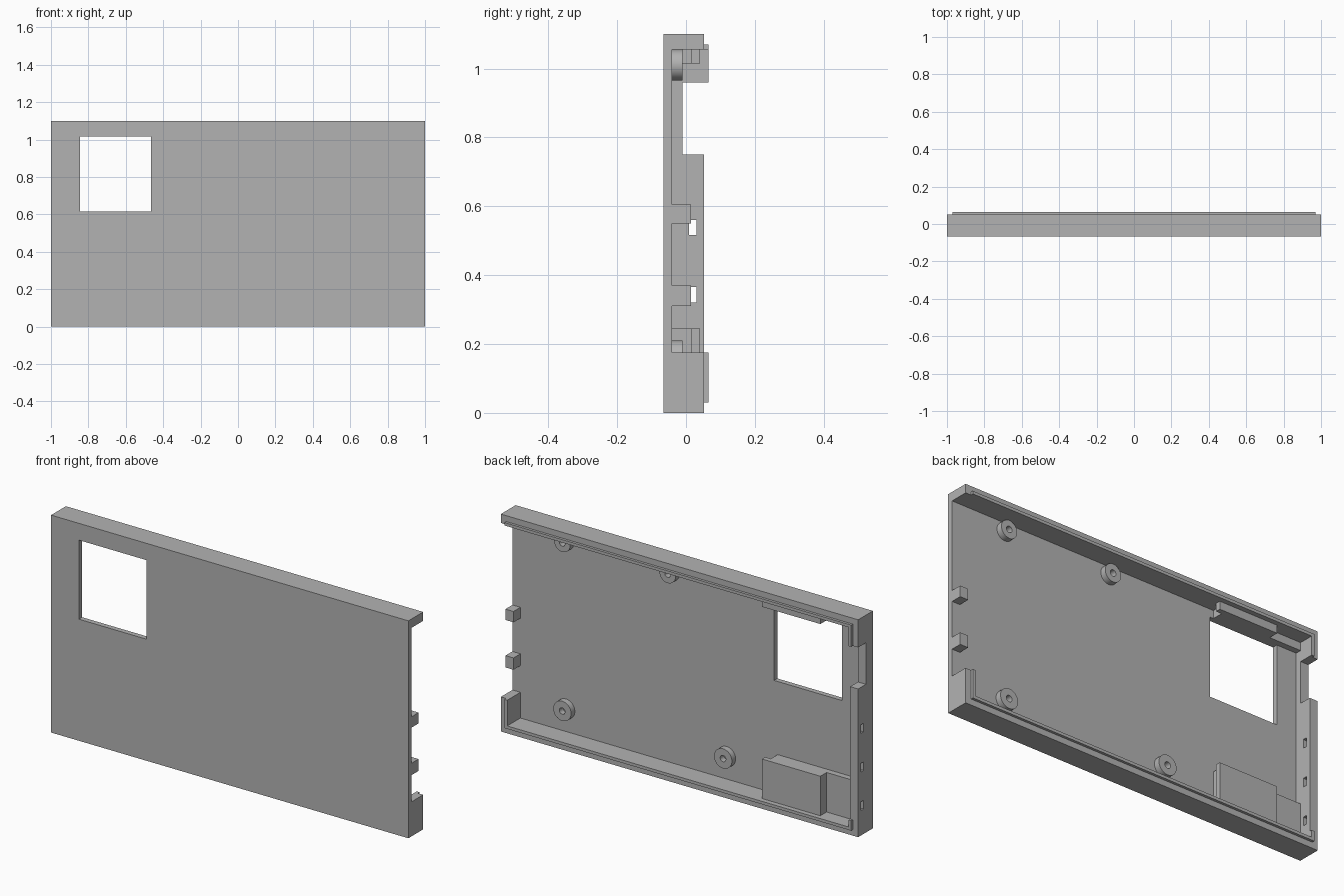
import bpy, bmesh, math
from mathutils import Vector

cube = bpy.data.objects.get("Cube")
if cube:
    bpy.data.objects.remove(cube, do_unlink=True)

grey = bpy.data.materials.new("plain_grey")
grey.use_nodes = True
grey.diffuse_color = (0.45, 0.45, 0.45, 1)
grey.node_tree.nodes["Principled BSDF"].inputs["Base Color"].default_value = (0.45, 0.45, 0.45, 1)

# Main levels
FRONT, FLOOR, MID, RIM, LIP = -0.066, -0.04, -0.01, 0.052, 0.065
TOP, WALL, STEP = 1.1, 0.045, 0.03
INNER = 1 - WALL


def finish(name, bm):
    bmesh.ops.recalc_face_normals(bm, faces=bm.faces)
    mesh = bpy.data.meshes.new(name)
    bm.to_mesh(mesh)
    bm.free()
    mesh.materials.append(grey)
    obj = bpy.data.objects.new(name, mesh)
    bpy.context.collection.objects.link(obj)
    return obj


def box(name, xs, ys, zs):
    bm = bmesh.new()
    bmesh.ops.create_cube(bm, size=1)
    for v in bm.verts:
        v.co = [(a + b) / 2 + c * (b - a) for (a, b), c in zip((xs, ys, zs), v.co)]
    return finish(name, bm)


def rect(a, b, c, d):
    return [(a, c), (b, c), (b, d), (a, d)]


def circle(cx, cz, r, n=32):
    return [(cx + r * math.cos(2 * math.pi * i / n), cz + r * math.sin(2 * math.pi * i / n))
            for i in range(n)]


def extrude_profile(name, loops, axis, lo, hi):
    """Fill an outline with holes and extrude it along x or y."""
    bm = bmesh.new()
    for loop in loops:
        vs = [bm.verts.new((lo, p, q) if axis == "x" else (p, lo, q)) for p, q in loop]
        for i, v in enumerate(vs):
            bm.edges.new((v, vs[i - 1]))
    bmesh.ops.triangle_fill(bm, edges=bm.edges[:], use_beauty=True)
    geo = bmesh.ops.extrude_face_region(bm, geom=bm.faces[:], use_keep_orig=True)["geom"]
    shift = Vector((hi - lo, 0, 0)) if axis == "x" else Vector((0, hi - lo, 0))
    bmesh.ops.translate(bm, vec=shift, verts=[g for g in geo if isinstance(g, bmesh.types.BMVert)])
    bmesh.ops.dissolve_limit(bm, angle_limit=0.01, verts=bm.verts[:], edges=bm.edges[:])
    return finish(name, bm)


# Face plate with a square window
extrude_profile("face_plate", [rect(-1, 1, 0, TOP), rect(-0.845, -0.465, 0.615, 1.015)],
                "y", FRONT, FLOOR)

# Long walls, with a raised lip along the inner edge
for name, z0, z1, l0, l1 in (("bottom", 0, WALL, STEP, WALL),
                             ("top", TOP - WALL, TOP, TOP - WALL, TOP - STEP)):
    box(name + "_wall", (-INNER, 1), (FLOOR, RIM), (z0, z1))
    box(name + "_lip", (-1 + STEP, 1 - STEP), (RIM, LIP), (l0, l1))

# Right end wall with a notch and three slots
outline = [(FLOOR, 0), (RIM, 0), (RIM, 0.75), (MID, 0.75), (MID, 0.96),
           (RIM, 0.96), (RIM, TOP), (FLOOR, TOP)]
slots = [rect(0.008, 0.03, z - 0.022, z + 0.022) for z in (0.148, 0.343, 0.538)]
extrude_profile("right_wall", [outline] + slots, "x", -1, -INNER)
box("right_top_lip", (-1 + STEP, -INNER), (RIM, LIP), (0.96, TOP - WALL))
box("right_bottom_lip", (-1 + STEP, -INNER), (RIM, LIP), (WALL, 0.08))

# Left end: short corner wall with lip, and two tabs
box("left_corner_wall", (INNER, 1), (FLOOR, RIM), (WALL, 0.175))
box("left_corner_lip", (INNER, 1 - STEP), (RIM, LIP), (WALL, 0.175))
for name, z0, z1 in (("lower_tab", 0.31, 0.37), ("upper_tab", 0.55, 0.605)):
    box(name, (INNER, 1), (FLOOR, 0.015), (z0, z1))

# Holder blocks below and above the window, each with a low shelf
for name, z0, z1 in (("lower_holder", WALL, 0.245), ("upper_holder", 1.015, TOP - WALL)):
    box(name + "_base", (-0.78, -0.485), (FLOOR, 0.015), (z0, z1))
    box(name + "_cap", (-0.78, -0.454), (0.015, 0.04), (z0, z1))
    box(name + "_shelf", (-INNER, -0.78), (FLOOR, MID), (z0, z1))

# Round screw bosses
for i, (x, z) in enumerate(((0.7, 0.16), (-0.2, 0.16), (0.7, 1.01), (0.11, 1.01))):
    boss = extrude_profile(f"screw_boss_{i + 1}", [circle(x, z, 0.045 + 0.005 * (z < 0.5)),
                                                   circle(x, z, 0.016)], "y", FLOOR, MID)
    bpy.ops.object.select_all(action="DESELECT")
    boss.select_set(True)
    bpy.context.view_layer.objects.active = boss
    bpy.ops.object.shade_smooth_by_angle()
